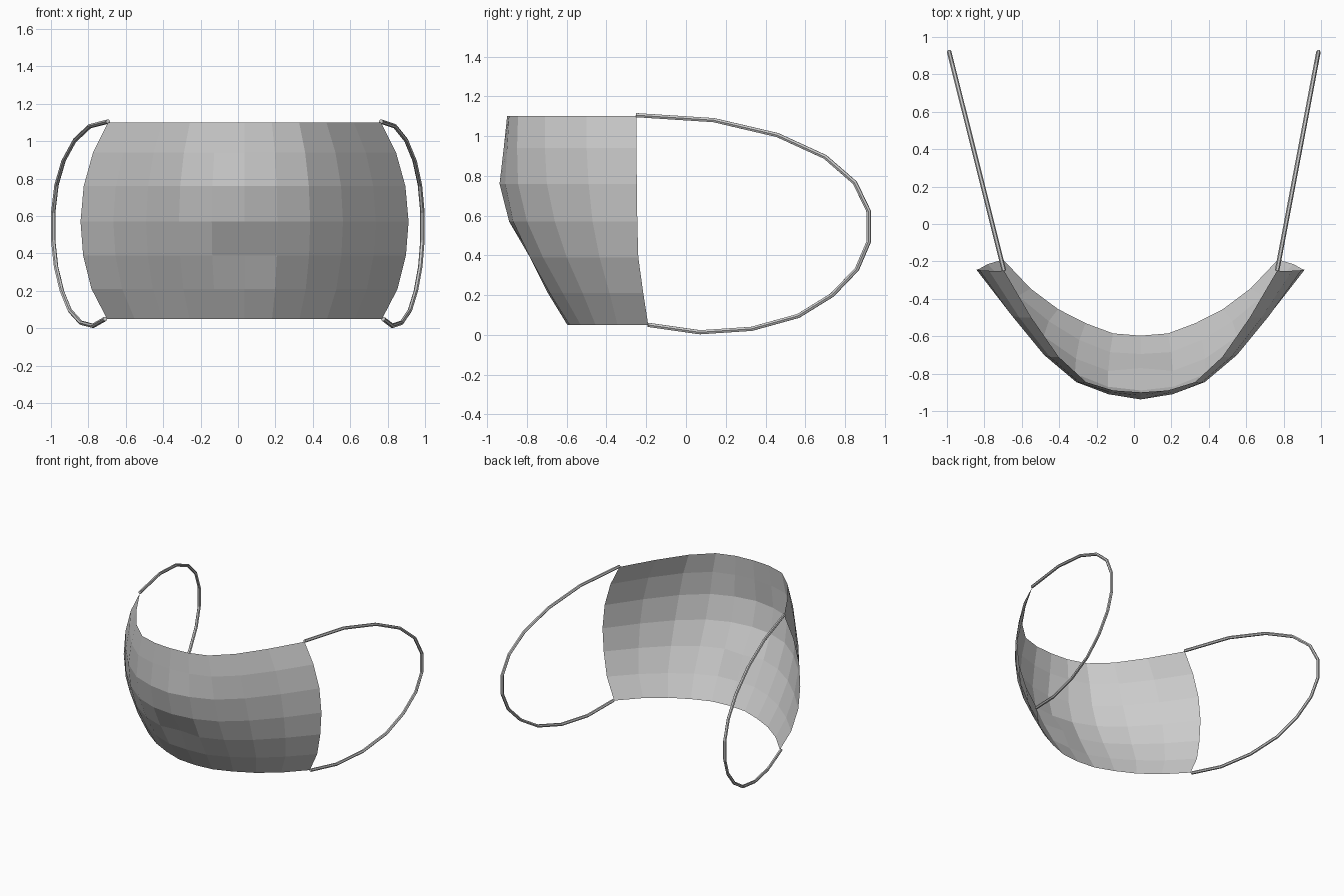
import bpy

if "Cube" in bpy.data.objects:
    bpy.data.objects.remove(bpy.data.objects["Cube"])

CX = 0.035  # mask is slightly off centre between the two loops

# Mask rows, bottom to top: z, half width, y at the side edge,
# then y from the middle column outwards
ROWS = [
    (0.05, 0.735, -0.19, (-0.597, -0.585, -0.53, -0.455, -0.345)),
    (0.21, 0.818, -0.215, (-0.695, -0.685, -0.62, -0.52, -0.385)),
    (0.39, 0.863, -0.24, (-0.77, -0.785, -0.72, -0.60, -0.435)),
    (0.57, 0.877, -0.245, (-0.89, -0.87, -0.80, -0.66, -0.47)),
    (0.76, 0.860, -0.247, (-0.938, -0.91, -0.845, -0.70, -0.49)),
    (0.94, 0.810, -0.25, (-0.917, -0.90, -0.85, -0.71, -0.50)),
    (1.10, 0.730, -0.25, (-0.90, -0.89, -0.845, -0.71, -0.50)),
]


def add_sheet(name, rows):
    verts, faces, n = [], [], 11
    for z, half, edge, ys in rows:
        depth = list(ys) + [edge]
        for i in range(-5, 6):
            verts.append((CX + half * i / 5, depth[abs(i)], z))
    for r in range(len(rows) - 1):
        for c in range(n - 1):
            a = r * n + c
            faces.append((a, a + 1, a + n + 1, a + n))
    mesh = bpy.data.meshes.new(name)
    mesh.from_pydata(verts, [], faces)
    obj = bpy.data.objects.new(name, mesh)
    bpy.context.collection.objects.link(obj)


# Ear loop path seen from the side (y, z)
LOOP = [(-0.25, 1.105), (0.14, 1.08), (0.46, 1.005), (0.70, 0.895),
        (0.85, 0.765), (0.92, 0.62), (0.92, 0.47), (0.86, 0.33),
        (0.735, 0.20), (0.565, 0.095), (0.33, 0.03), (0.07, 0.013),
        (-0.19, 0.05)]


def add_loop(name, x_front, x_back):
    curve = bpy.data.curves.new(name, 'CURVE')
    curve.dimensions = '3D'
    curve.bevel_depth = 0.012
    curve.bevel_resolution = 1
    curve.use_fill_caps = True
    spline = curve.splines.new('POLY')
    spline.points.add(len(LOOP) - 1)
    for p, (y, z) in zip(spline.points, LOOP):
        t = (y + 0.25) / 1.17
        p.co = (x_front + (x_back - x_front) * t, y, z, 1)
    spline.use_smooth = False
    obj = bpy.data.objects.new(name, curve)
    bpy.context.collection.objects.link(obj)


# Face covering
add_sheet("mask_panel", ROWS)

# Elastic ear loops
add_loop("ear_loop_right", 0.765, 0.986)
add_loop("ear_loop_left", -0.695, -0.988)
